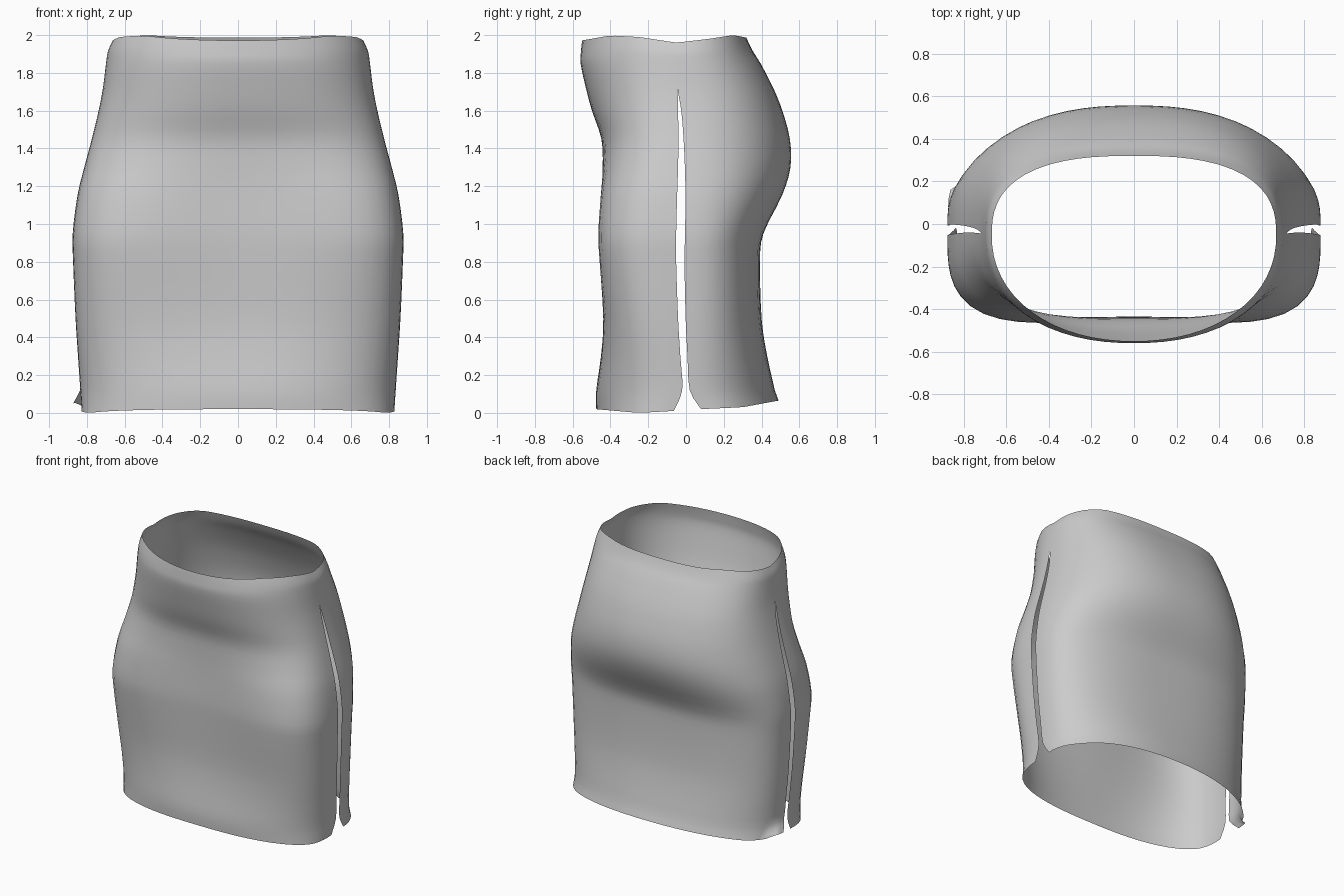
import bpy, bmesh, math

# Profile levels, bottom to top:
# z, half width, front slit y, back slit y, front y, front squareness, front dent, back y, back squareness
LEVELS = [
    (0.00, 0.828, -0.065, 0.080, -0.475, 2.6, 0.00, 0.490, 2.2),
    (0.12, 0.835, -0.020, 0.020, -0.475, 2.7, 0.00, 0.470, 2.3),
    (0.30, 0.847, -0.030, 0.008, -0.470, 2.8, 0.02, 0.430, 2.45),
    (0.50, 0.860, -0.042, -0.002, -0.475, 3.0, 0.04, 0.400, 2.6),
    (0.80, 0.873, -0.052, -0.008, -0.510, 3.2, 0.065, 0.392, 2.7),
    (0.95, 0.875, -0.052, -0.005, -0.522, 3.2, 0.073, 0.410, 2.7),
    (1.15, 0.850, -0.047, -0.003, -0.507, 3.0, 0.065, 0.508, 2.5),
    (1.30, 0.814, -0.042, -0.006, -0.475, 2.8, 0.035, 0.553, 2.4),
    (1.45, 0.774, -0.040, -0.013, -0.463, 2.6, 0.015, 0.550, 2.4),
    (1.60, 0.738, -0.042, -0.025, -0.498, 2.45, 0.00, 0.510, 2.5),
    (1.72, 0.715, -0.045, -0.045, -0.530, 2.35, 0.00, 0.462, 2.6),
    (1.85, 0.699, -0.050, -0.050, -0.558, 2.25, 0.00, 0.395, 2.6),
    (1.93, 0.690, -0.050, -0.050, -0.556, 2.2, 0.00, 0.350, 2.6),
    (2.00, 0.668, -0.055, -0.055, -0.550, 2.12, 0.00, 0.320, 2.6),
]
RIM = [(-0.56, 1.97), (-0.4, 1.998), (-0.25, 1.99), (-0.05, 1.96), (0.12, 1.98), (0.25, 2.0), (0.33, 1.985)]
HEM = [(-0.48, 0.02), (-0.25, 0.0), (-0.07, 0.01), (0.08, 0.02), (0.3, 0.03), (0.49, 0.065)]
SEG = 32


def lerp_curve(points, v):
    for (a, za), (b, zb) in zip(points, points[1:]):
        if v <= b:
            return za + (zb - za) * max(0, (v - a) / (b - a))
    return points[-1][1]


def refine(levels, steps=3):
    """Catmull-Rom interpolation between profile levels."""
    out = []
    for i in range(len(levels) - 1):
        p = [levels[max(0, min(len(levels) - 1, i + k))] for k in (-1, 0, 1, 2)]
        for s in range(steps):
            t = s / steps
            row = []
            for a, b, c, d in zip(*p):
                row.append(b + 0.5 * t * (c - a + t * (2*a - 5*b + 4*c - d + t * (3*(b - c) + d - a))))
            out.append(row)
    return out + [levels[-1]]


def panel(bm, back):
    rows = []
    for z, w, ysf, ysb, yf, nf, dent, yb, nb in refine(LEVELS):
        if z > 1.715:
            ysf = ysb = min(ysf, ysb)
        ys, ye, n = (ysb, yb, nb) if back else (ysf, yf, nf)
        row = []
        for j in range(SEG + 1):
            a = math.pi * j / SEG
            c, s = math.cos(a), max(0, math.sin(a))
            r = (abs(c) ** n + s ** n) ** (-1 / n)
            x, y = w * c * r, ys + (ye - ys) * s * r
            if not back:
                y += dent * (1 - min(1, (c * r) ** 2)) ** 2 * min(1, s * 2)
            # wavy waist rim and hem
            zz = z
            if z > 1.85:
                zz += (lerp_curve(RIM, y) - 2) * (z - 1.85) / 0.15
            if z < 0.12:
                k = 1 - z / 0.12
                zz += lerp_curve(HEM, y) * k
                # turned-out hem corner on the back left
                if back and c < -0.975:
                    x -= 0.045 * k
                    zz += 0.03 * k
            row.append(bm.verts.new((x, y, zz)))
        rows.append(row)
    for lo, hi in zip(rows, rows[1:]):
        for j in range(SEG):
            q = [lo[j], lo[j + 1], hi[j + 1], hi[j]]
            bm.faces.new(q if back else q[::-1])


# Skirt: front and back panels joined near the waist, slit down both sides
bm = bmesh.new()
panel(bm, False)
panel(bm, True)
bmesh.ops.remove_doubles(bm, verts=bm.verts, dist=0.0008)
for f in bm.faces:
    f.smooth = True
mesh = bpy.data.meshes.new("skirt")
bm.to_mesh(mesh)
bm.free()
skirt = bpy.data.objects.new("skirt", mesh)
bpy.context.collection.objects.link(skirt)
